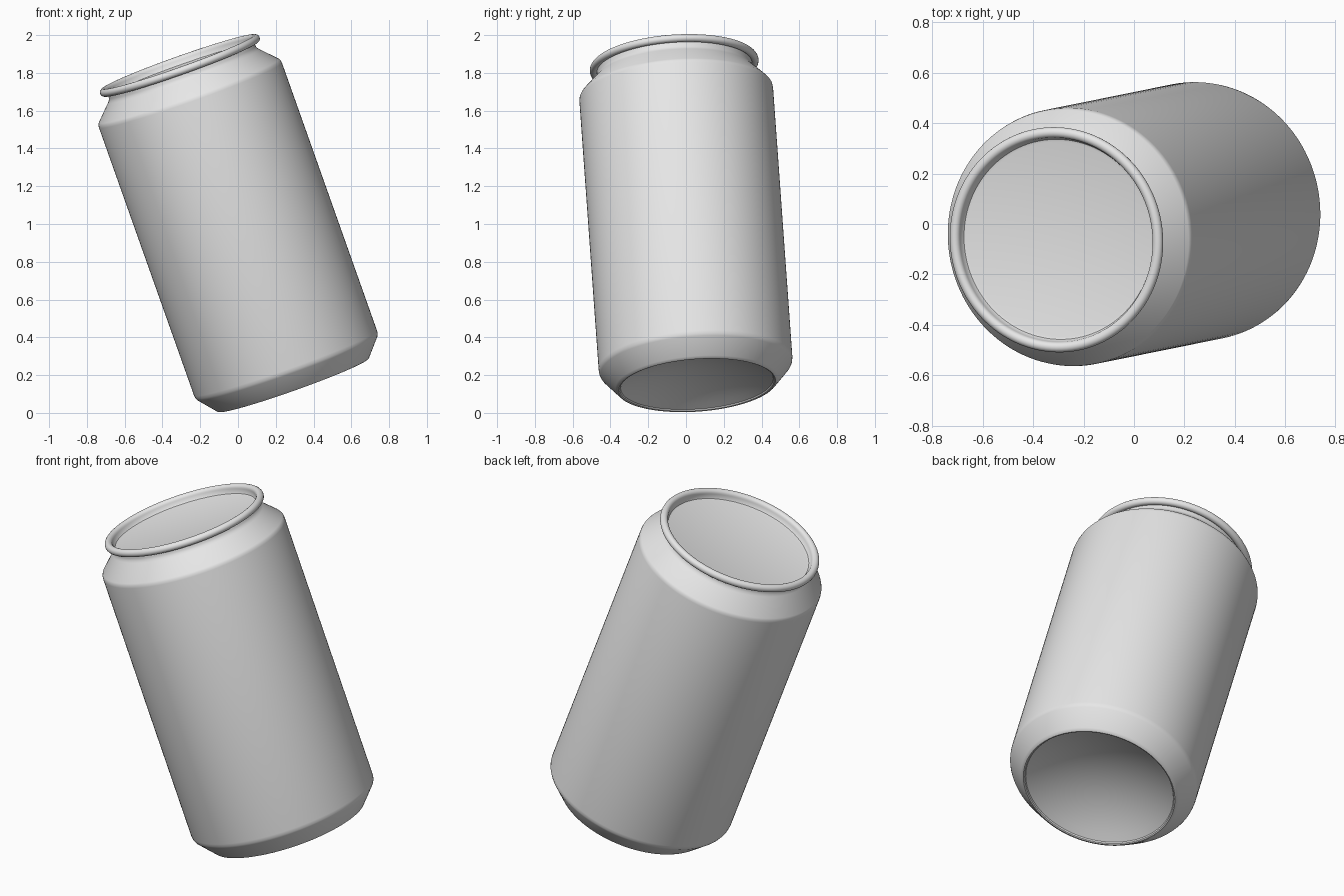
import bpy, bmesh, math
from mathutils import Vector

if "Cube" in bpy.data.objects:
    bpy.data.objects.remove(bpy.data.objects["Cube"])

SEG = 128
AXIS = Vector((-0.51, -0.103, 1.437)).normalized()   # the can leans left and forward
BASE = Vector((0.255, 0.051, 0.254))                 # centre of the lower body edge
ROT = AXIS.to_track_quat('Z', 'Y')

metal = bpy.data.materials.new("plain_grey")
metal.diffuse_color = (0.8, 0.8, 0.8, 1)
metal.use_nodes = True
metal.node_tree.nodes["Principled BSDF"].inputs["Base Color"].default_value = metal.diffuse_color


def lathe(name, profile, angle=35):
    """Spin (radius, height) points round the can's axis; radius 0 closes to a pole."""
    bm = bmesh.new()
    rings = []
    for r, h in profile:
        n = 1 if r == 0 else SEG
        rings.append([bm.verts.new((r * math.cos(2 * math.pi * i / SEG),
                                    r * math.sin(2 * math.pi * i / SEG), h)) for i in range(n)])
    for a, b in zip(rings, rings[1:]):
        for i in range(SEG):
            j = (i + 1) % SEG
            if len(a) == 1:
                bm.faces.new((a[0], b[j], b[i]))
            elif len(b) == 1:
                bm.faces.new((a[i], a[j], b[0]))
            else:
                bm.faces.new((a[i], a[j], b[j], b[i]))
    me = bpy.data.meshes.new(name)
    bm.to_mesh(me)
    bm.free()
    me.materials.append(metal)
    ob = bpy.data.objects.new(name, me)
    bpy.context.collection.objects.link(ob)
    ob.rotation_mode = 'QUATERNION'
    ob.rotation_quaternion = ROT
    ob.location = BASE
    bpy.ops.object.select_all(action='DESELECT')
    ob.select_set(True)
    bpy.context.view_layer.objects.active = ob
    bpy.ops.object.shade_smooth_by_angle(angle=math.radians(angle))
    return ob


# Hollow domed base, running out to the foot ring
FOOT, DOME_R, DEPTH = -0.115, 0.405, 0.10
dome = [(DOME_R * t / 10, FOOT + 0.01 + DEPTH * (1 - (t / 10) ** 2)) for t in range(11)]
lathe("domed_base", dome + [(0.409, FOOT + 0.003), (0.416, FOOT)])

# Body wall: foot, lower taper, straight side, shoulder and neck
H = 1.529
lathe("body", [(0.416, FOOT), (0.425, FOOT + 0.003), (0.433, FOOT + 0.012),
               (0.506, -0.018), (0.512, -0.006), (0.514, 0.01),
               (0.514, H - 0.01), (0.512, H + 0.004), (0.506, H + 0.014),
               (0.424, H + 0.098), (0.416, H + 0.108), (0.412, H + 0.12), (0.412, H + 0.15)])

# Rolled rim and the sunken lid
RIM_R, RIM_H, TUBE = 0.427, H + 0.157, 0.021
rim = [(RIM_R + TUBE * math.cos(math.radians(a)), RIM_H + TUBE * math.sin(math.radians(a)))
       for a in range(-140, 181, 20)]
lathe("rolled_rim", rim)
lathe("lid", [(RIM_R - TUBE, RIM_H), (0.403, RIM_H - 0.016), (0.398, RIM_H - 0.024),
              (0.388, RIM_H - 0.027), (0, RIM_H - 0.027)])
